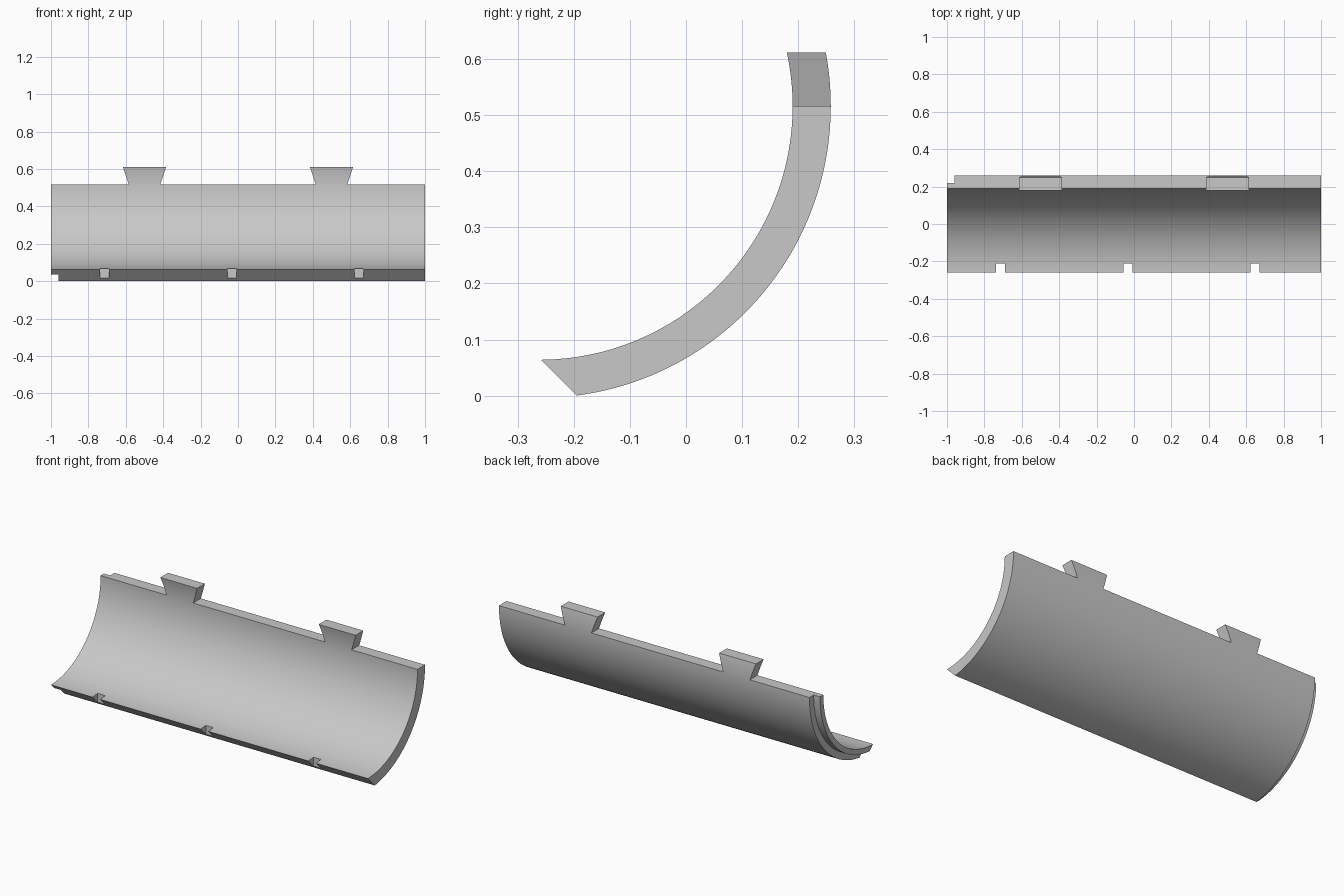
import bpy, bmesh, math

if "Cube" in bpy.data.objects:
    bpy.data.objects.remove(bpy.data.objects["Cube"])

# Shared arc centre and radii
CY, CZ = -0.262, 0.516
INNER, STEP, OUTER = 0.452, 0.482, 0.52
SEGMENTS = 64

grey = bpy.data.materials.new("plain grey")
grey.use_nodes = True
colour = (0.58, 0.58, 0.58, 1)
grey.diffuse_color = colour
grey.node_tree.nodes["Principled BSDF"].inputs["Base Color"].default_value = colour


def loft(name, rings):
    """Join matching rings of points into a closed solid."""
    bm = bmesh.new()
    loops = [[bm.verts.new(p) for p in ring] for ring in rings]
    n = len(loops[0])
    for a, b in zip(loops, loops[1:]):
        for i in range(n):
            j = (i + 1) % n
            bm.faces.new((a[i], a[j], b[j], b[i]))
    bm.faces.new(loops[0])
    bm.faces.new(loops[-1])
    bmesh.ops.recalc_face_normals(bm, faces=bm.faces)
    mesh = bpy.data.meshes.new(name)
    bm.to_mesh(mesh)
    bm.free()
    mesh.materials.append(grey)
    obj = bpy.data.objects.new(name, mesh)
    bpy.context.collection.objects.link(obj)
    return obj


def activate(obj):
    bpy.ops.object.select_all(action="DESELECT")
    obj.select_set(True)
    bpy.context.view_layer.objects.active = obj


def smooth(obj):
    activate(obj)
    bpy.ops.object.shade_smooth_by_angle(angle=math.radians(25))


def arc_point(x, r, t):
    """Point at fraction t of the arc, which ends on a 45 degree mitre."""
    a = t * (math.acos(-0.448 / (r * math.sqrt(2))) - math.pi / 4)
    return (x, CY + r * math.cos(a), CZ - r * math.sin(a))


# Curved shell with a stepped lip on its right end
section = [(-1, INNER), (1, INNER), (1, OUTER),
           (-0.96, OUTER), (-0.96, STEP), (-1, STEP)]
shell = loft("curved_shell", [[arc_point(x, r, k / SEGMENTS) for x, r in section]
                              for k in range(SEGMENTS + 1)])

# Square notches along the mitred lower edge
for x in (-0.715, -0.032, 0.647):
    w = 0.024
    cutter = loft("notch_cutter", [[(x - w, -0.4, z), (x + w, -0.4, z),
                                    (x + w, -0.21, z), (x - w, -0.21, z)]
                                   for z in (-0.1, 0.2)])
    cutter.hide_render = True
    cut = shell.modifiers.new("notch", "BOOLEAN")
    cut.operation = "DIFFERENCE"
    cut.solver = "EXACT"
    cut.object = cutter
    activate(shell)
    bpy.ops.object.modifier_apply(modifier=cut.name)
    bpy.data.objects.remove(cutter)
smooth(shell)

# Dovetail tabs continuing the curve above the upper edge
ROWS, HEIGHT = 8, 0.096
for name, x in (("right_dovetail_tab", -0.5), ("left_dovetail_tab", 0.5)):
    rings = []
    for k in range(ROWS + 1):
        h = HEIGHT * k / ROWS
        w = 0.084 + 0.032 * k / ROWS
        yi, yo = (CY + math.sqrt(r * r - h * h) for r in (INNER, OUTER))
        rings.append([(x - w, yi, CZ + h), (x + w, yi, CZ + h),
                      (x + w, yo, CZ + h), (x - w, yo, CZ + h)])
    smooth(loft(name, rings))
